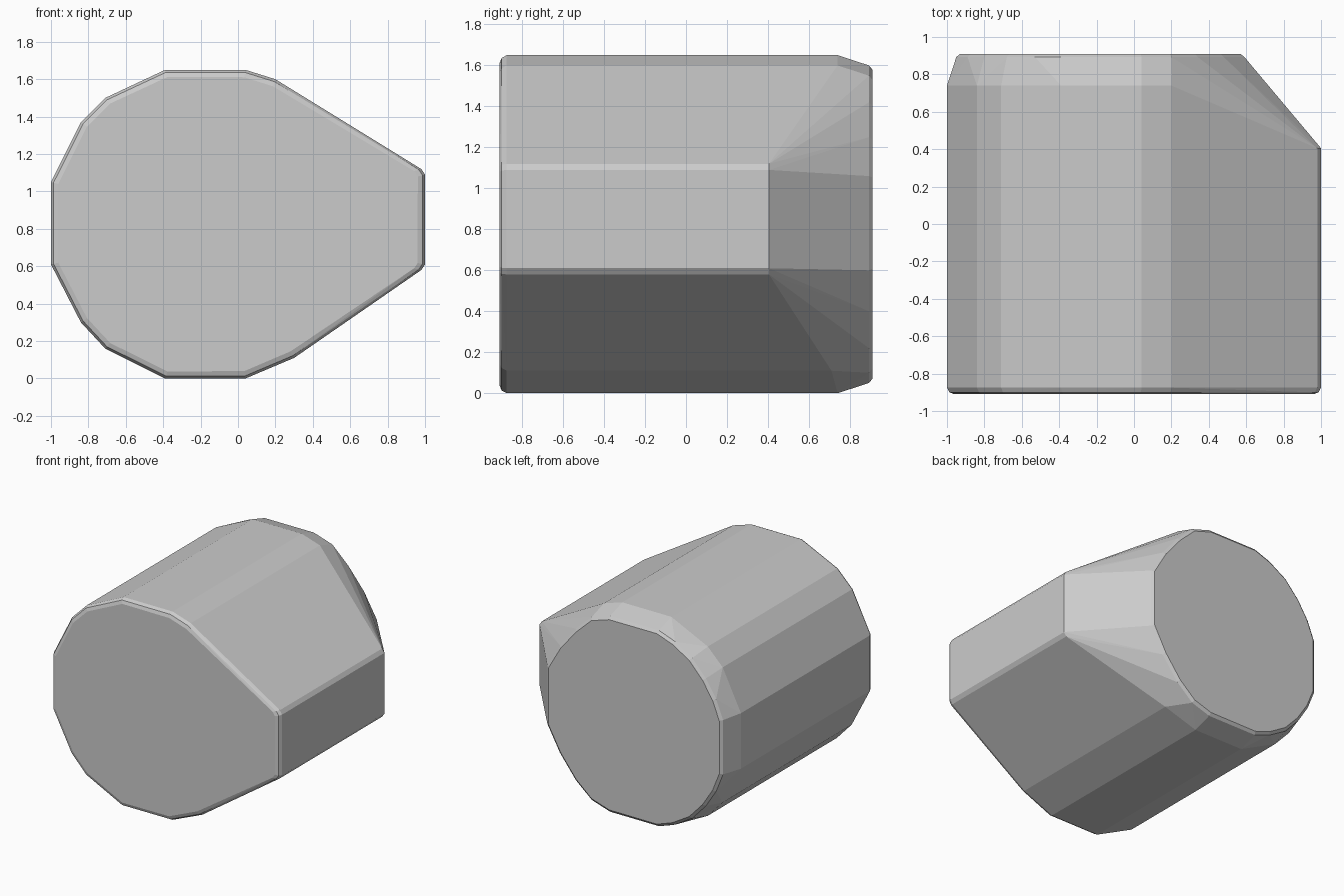
import bpy, bmesh
from mathutils import Vector

if "Cube" in bpy.data.objects:
    bpy.data.objects.remove(bpy.data.objects["Cube"])

# side profile (x, z): rounded left half, tapering to a blunt right edge
LEFT = [(0.04, 1.65), (-0.39, 1.65), (-0.71, 1.5), (-0.84, 1.37), (-1, 1.05),
        (-1, 0.61), (-0.84, 0.30), (-0.71, 0.16), (-0.39, 0), (0.04, 0)]
SHOULDER = [(0.2, 1.6), (0.3, 0.11)]
NOSE = [(1, 1.09), (0.98, 1.12), (1, 0.61), (0.98, 0.58)]
# rounder outline of the rear cap
REAR = [(0.04, 1.6), (-0.39, 1.6), (-0.53, 1.55), (-0.68, 1.46), (-0.8, 1.33),
        (-0.89, 1.19), (-0.95, 1.04), (-0.95, 0.61), (-0.89, 0.46), (-0.8, 0.32),
        (-0.68, 0.19), (-0.53, 0.1), (-0.39, 0.05), (0.04, 0.05), (0.2, 0.1),
        (0.34, 0.22), (0.48, 0.4), (0.59, 0.6), (0.59, 1.06),
        (0.48, 1.25), (0.34, 1.42), (0.2, 1.55)]
CENTRE = Vector((-0.1, 0.825))


def ring(bm, pts, y, inset=0.0):
    """Add an outline at depth y, drawn in towards the centre."""
    for p in pts:
        v = Vector(p)
        v += (CENTRE - v).normalized() * inset
        bm.verts.new((v.x, y, v.y))


bm = bmesh.new()
# front face with a narrow rounded rim
for y, inset in ((-0.91, 0.04), (-0.9, 0.014), (-0.875, 0)):
    ring(bm, LEFT + SHOULDER + NOSE, y, inset)
# where the straight sides end and the rear slopes begin
ring(bm, LEFT, 0.74)
ring(bm, SHOULDER[:1], 0.74)
ring(bm, SHOULDER[1:], 0.71)
ring(bm, NOSE, 0.405)
# rear cap with its rim
ring(bm, REAR, 0.893)
ring(bm, REAR, 0.91, 0.022)

# the body is a single convex solid
res = bmesh.ops.convex_hull(bm, input=bm.verts[:])
loose = [v for v in bm.verts if not v.link_faces]
bmesh.ops.delete(bm, geom=loose, context='VERTS')
bmesh.ops.dissolve_limit(bm, angle_limit=0.01, verts=bm.verts[:], edges=bm.edges[:])
bmesh.ops.recalc_face_normals(bm, faces=bm.faces[:])

mesh = bpy.data.meshes.new("faceted_body")
bm.to_mesh(mesh)
bm.free()
body = bpy.data.objects.new("faceted_body", mesh)
bpy.context.collection.objects.link(body)
